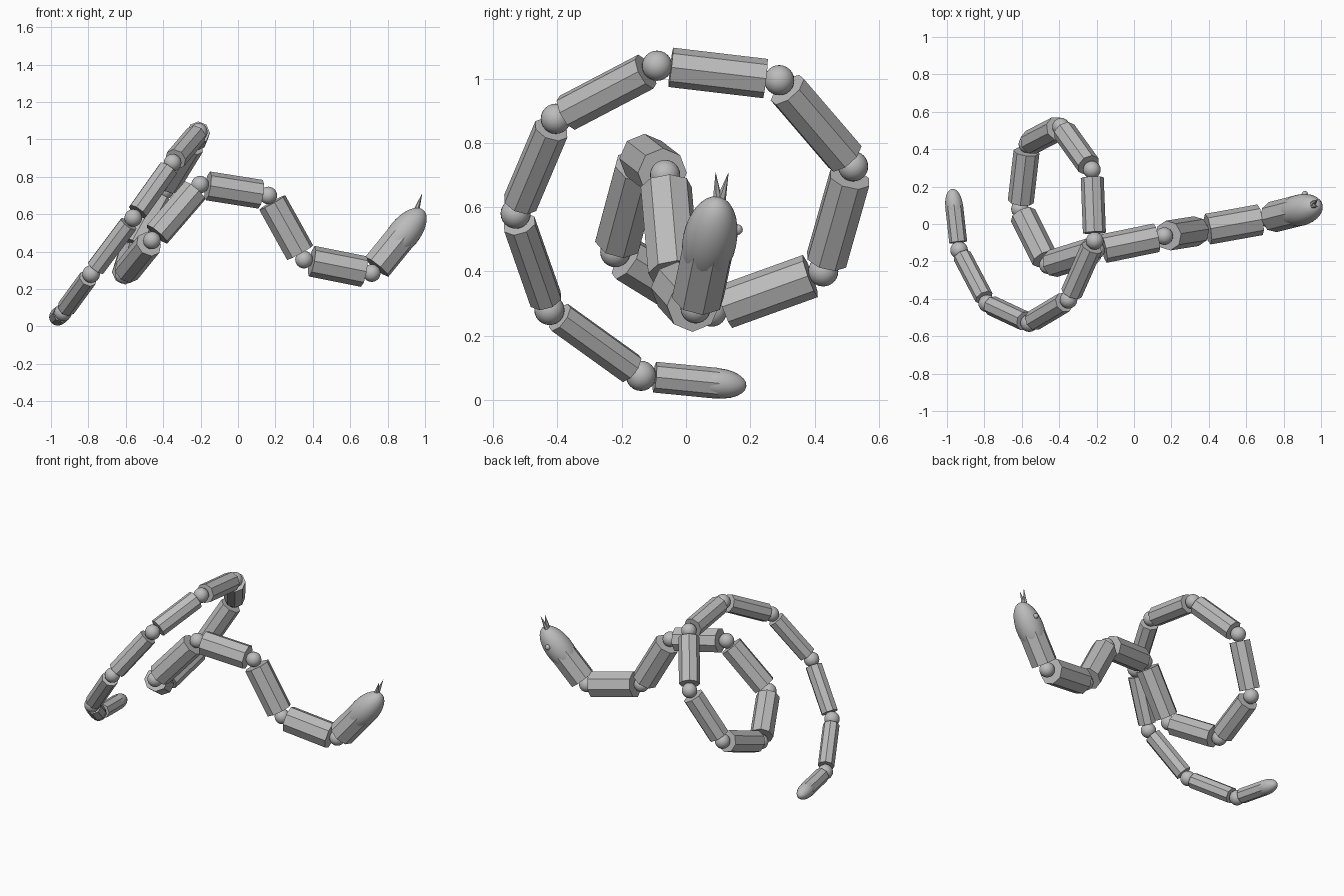
import bpy
from mathutils import Vector, Matrix

if "Cube" in bpy.data.objects:
    bpy.data.objects.remove(bpy.data.objects["Cube"])

grey = bpy.data.materials.new("stone grey")
grey.diffuse_color = (0.5, 0.5, 0.5, 1)
grey.use_nodes = True
grey.node_tree.nodes["Principled BSDF"].inputs["Base Color"].default_value = grey.diffuse_color

# Joint centres from the tail to the neck
JOINTS = [Vector(p) for p in (
    (-0.935, -0.14, 0.075), (-0.785, -0.425, 0.28), (-0.56, -0.53, 0.58),
    (-0.35, -0.405, 0.875), (-0.21, -0.09, 1.04), (-0.225, 0.29, 0.995),
    (-0.39, 0.52, 0.727), (-0.57, 0.427, 0.40), (-0.61, 0.08, 0.275),
    (-0.46, -0.22, 0.46), (-0.203, -0.14, 0.758), (0.162, -0.065, 0.70),
    (0.353, -0.035, 0.357), (0.715, 0.03, 0.285))]
TAIL_TIP = Vector((-0.972, 0.188, 0.043))
HEAD_TIP = Vector((0.99, 0.10, 0.623))
BALL = 0.047          # joint radius
GAP = 0.043           # distance from a joint centre to the segment end


def finish(name, smooth):
    ob = bpy.context.object
    ob.name = name
    ob.data.materials.append(grey)
    if smooth:
        bpy.ops.object.shade_smooth()
    return ob


def aim(a, b):
    return (b - a).to_track_quat('Z', 'Y')


def tube(name, a, b, r, r_end=None, sides=8):
    """Faceted rod or cone between two points."""
    bpy.ops.mesh.primitive_cone_add(
        vertices=sides, radius1=r, radius2=r if r_end is None else r_end,
        depth=(b - a).length, location=(a + b) / 2,
        rotation=aim(a, b).to_euler())
    return finish(name, False)


def ball(name, centre, r, length=None, toward=None, segs=24):
    """Smooth ball, stretched along its aim when a length is given."""
    bpy.ops.mesh.primitive_uv_sphere_add(segments=segs, ring_count=segs // 2, radius=1)
    ob = finish(name, True)
    rot = aim(centre, toward).to_matrix().to_4x4() if toward else Matrix()
    ob.matrix_world = (Matrix.Translation(centre) @ rot
                       @ Matrix.Diagonal((r, r, length or r, 1)))
    return ob


def radius(i):
    return 0.048 + 0.0027 * i


# Ball joints and body segments, thickening toward the neck
for i, p in enumerate(JOINTS):
    ball(f"joint_{i + 1}", p, BALL)
for i, (a, b) in enumerate(zip(JOINTS, JOINTS[1:]), 1):
    d = (b - a).normalized() * GAP
    tube(f"body_segment_{i}", a + d, b - d, radius(i))

# Tail: rod with a rounded end
d = (TAIL_TIP - JOINTS[0]).normalized()
end = TAIL_TIP - d * 0.09
tube("tail", JOINTS[0] + d * GAP, end, radius(0))
ball("tail_end", end, 0.047, 0.09, TAIL_TIP)

# Head: rod with a longer rounded snout
neck = JOINTS[-1]
d = (HEAD_TIP - neck).normalized()
mid = HEAD_TIP - d * 0.165
tube("head_base", neck + d * GAP, mid, radius(13))
ball("snout", mid, 0.084, 0.165, HEAD_TIP, 32)

# Eyes on both sides of the snout
side = d.cross(Vector((0, 0, 1))).normalized()
for s, label in ((1, "right"), (-1, "left")):
    ball(f"{label}_eye", Vector((0.93, 0.093, 0.53)) + side * 0.069 * s, 0.017, segs=12)

# Forked tongue
root = Vector((0.945, 0.10, 0.59))
tube("tongue_fork_right", root, Vector((0.983, 0.092, 0.71)), 0.021, 0.0, 6)
tube("tongue_fork_left", root, Vector((0.985, 0.133, 0.71)), 0.021, 0.0, 6)
